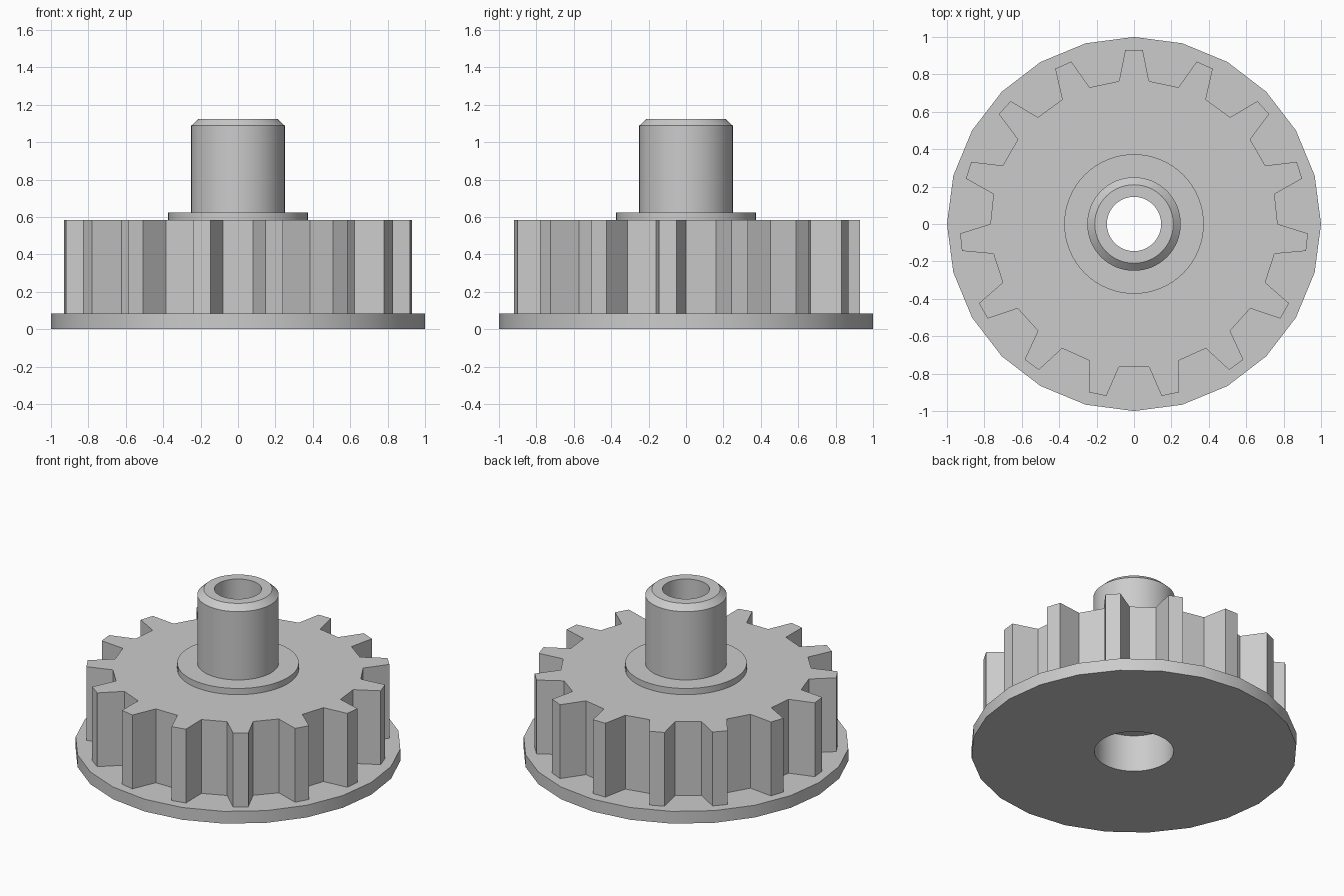
import bpy, bmesh
from math import sin, cos, pi, radians

cube = bpy.data.objects.get("Cube")
if cube:
    bpy.data.objects.remove(cube, do_unlink=True)

grey = bpy.data.materials.new("plain grey")
grey.use_nodes = True
grey.diffuse_color = (0.6, 0.6, 0.6, 1)
grey.node_tree.nodes["Principled BSDF"].inputs["Base Color"].default_value = (0.6, 0.6, 0.6, 1)


def solid(name, rings):
    """Closed solid skinned through stacked rings of equal point count."""
    bm = bmesh.new()
    loops = [[bm.verts.new(p) for p in ring] for ring in rings]
    for low, high in zip(loops, loops[1:]):
        for i in range(len(low)):
            j = (i + 1) % len(low)
            bm.faces.new((low[i], low[j], high[j], high[i]))
    bm.faces.new(loops[0][::-1])
    bm.faces.new(loops[-1])
    bmesh.ops.recalc_face_normals(bm, faces=bm.faces)
    mesh = bpy.data.meshes.new(name)
    bm.to_mesh(mesh)
    bm.free()
    mesh.materials.append(grey)
    obj = bpy.data.objects.new(name, mesh)
    bpy.context.collection.objects.link(obj)
    return obj


def lathe(name, profile, sides):
    """Turn (radius, height) pairs around the z axis."""
    return solid(name, [[(r * cos(2 * pi * i / sides), r * sin(2 * pi * i / sides), z)
                         for i in range(sides)] for r, z in profile])


def gear_outline(teeth, root, tip, root_half, tip_half):
    """Straight-flanked teeth, the first one pointing to +y."""
    points = []
    for k in range(teeth):
        a = pi / 2 + k * 2 * pi / teeth
        for r, w in ((root, -root_half), (tip, -tip_half), (tip, tip_half), (root, root_half)):
            points.append((r * cos(a) - w * sin(a), r * sin(a) + w * cos(a)))
    return points


# Solid parts, stacked from the bottom up
FLANGE, GEAR, COLLAR, TOP = 0.083, 0.583, 0.625, 1.125
outline = gear_outline(15, 0.764, 0.93, 0.08, 0.047)
parts = [
    lathe("flange", [(1, 0), (1, FLANGE)], 24),
    solid("toothed_wheel", [[(x, y, z) for x, y in outline] for z in (FLANGE, GEAR)]),
    lathe("collar", [(0.373, GEAR), (0.373, COLLAR)], 64),
    lathe("shaft", [(0.25, COLLAR), (0.25, TOP - 0.037), (0.21, TOP)], 64),
]

# Stepped bore: wide pocket below, narrow hole above
bore = lathe("bore_cutter", [(0.243, -0.1), (0.243, 0.25), (0.145, 0.25), (0.145, 1.3)], 64)
bore.hide_render = True

for part in parts:
    bpy.ops.object.select_all(action='DESELECT')
    part.select_set(True)
    bpy.context.view_layer.objects.active = part
    cut = part.modifiers.new("bore", 'BOOLEAN')
    cut.operation = 'DIFFERENCE'
    cut.solver = 'EXACT'
    cut.object = bore
    bpy.ops.object.modifier_apply(modifier=cut.name)
    bpy.ops.object.shade_smooth_by_angle(angle=radians(30))

bpy.data.objects.remove(bore, do_unlink=True)
